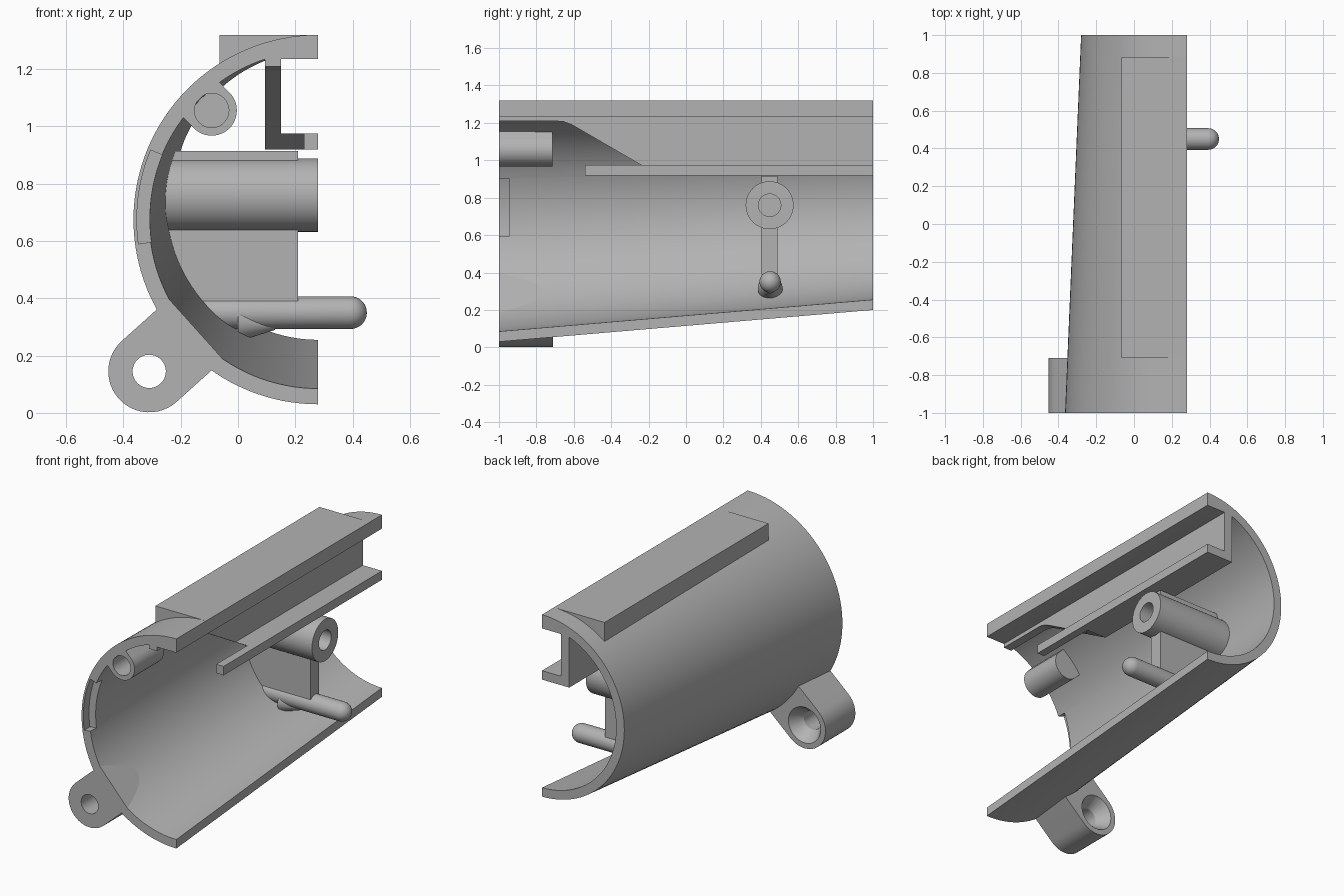
import bpy, bmesh, math
from mathutils import Vector, Matrix

if "Cube" in bpy.data.objects:
    bpy.data.objects.remove(bpy.data.objects["Cube"], do_unlink=True)

GREY = (0.45, 0.45, 0.45, 1)
mat = bpy.data.materials.new("plain grey")
mat.use_nodes = True
mat.diffuse_color = GREY
mat.node_tree.nodes["Principled BSDF"].inputs["Base Color"].default_value = GREY

CX = 0.28                      # cut plane of the half shell
FRONT_C = Vector((CX, 0.675))  # shell centre (x, z) at the front end


def finish(name, bm):
    bmesh.ops.recalc_face_normals(bm, faces=bm.faces)
    me = bpy.data.meshes.new(name)
    bm.to_mesh(me)
    bm.free()
    me.materials.append(mat)
    ob = bpy.data.objects.new(name, me)
    bpy.context.collection.objects.link(ob)
    return ob


def loft(name, ring_a, ring_b):
    """Solid between two matching closed outlines."""
    bm = bmesh.new()
    a = [bm.verts.new(p) for p in ring_a]
    b = [bm.verts.new(p) for p in ring_b]
    n = len(a)
    bm.faces.new(a)
    bm.faces.new(b)
    for i in range(n):
        j = (i + 1) % n
        bm.faces.new((a[i], a[j], b[j], b[i]))
    return finish(name, bm)


def along_y(name, pts, y0, y1):
    return loft(name, [(x, y0, z) for x, z in pts], [(x, y1, z) for x, z in pts])


def along_x(name, pts, x0, x1):
    return loft(name, [(x0, y, z) for y, z in pts], [(x1, y, z) for y, z in pts])


def rod(name, start, end, r0, r1=None):
    """Round bar or cone between two points."""
    start, end = Vector(start), Vector(end)
    d = end - start
    bm = bmesh.new()
    m = Matrix.Translation((start + end) / 2) @ d.to_track_quat('Z', 'Y').to_matrix().to_4x4()
    bmesh.ops.create_cone(bm, cap_ends=True, segments=48, radius1=r0,
                          radius2=r0 if r1 is None else r1, depth=d.length, matrix=m)
    return finish(name, bm)


def cut(ob, cutter):
    cutter.hide_render = True
    mod = ob.modifiers.new("cut", 'BOOLEAN')
    mod.operation = 'DIFFERENCE'
    mod.solver = 'EXACT'
    mod.object = cutter
    bpy.context.view_layer.objects.active = ob
    bpy.ops.object.modifier_apply(modifier=mod.name)
    bpy.data.objects.remove(cutter, do_unlink=True)


def arc(c, r, a0, a1, n):
    return [(c[0] + r * math.cos(math.radians(a0 + (a1 - a0) * i / n)),
             c[1] + r * math.sin(math.radians(a0 + (a1 - a0) * i / n))) for i in range(n + 1)]


def band(c, outer, inner, a0, a1, n):
    return arc(c, outer, a0, a1, n) + arc(c, inner, a1, a0, n)


def tongue(c, r, direction, length):
    """Half round outline with a straight neck towards a direction."""
    ang = math.degrees(math.atan2(direction.y, direction.x))
    pts = arc(c, r, ang + 90, ang + 270, 24)
    shift = direction.normalized() * length
    return pts + [tuple(Vector(pts[-1]) + shift), tuple(Vector(pts[0]) + shift)]


# Tapered half shell
shell = loft("shell",
             [(x, -1, z) for x, z in band(FRONT_C, 0.645, 0.59, 90, 270, 64)],
             [(x, 1, z) for x, z in band((CX, 0.76), 0.56, 0.505, 90, 270, 64)])
cut(shell, along_y("notch_cutter", band(FRONT_C, 0.633, 0.57, 157.5, 187.7, 12), -1.1, -0.945))

# Flat pad on the outside and thickened roof edge inside
along_y("top_pad", [(-0.065, 1.19), (0.1, 1.235), (CX, 1.235), (CX, 1.32), (-0.065, 1.32)],
        -0.71, 0.885)
along_y("roof_edge", [(0.095, 1.235), (CX, 1.235), (CX, 1.32), (0.19, 1.309), (0.095, 1.28)], -1, 1)

# Hanging channel: sloped wall, ledge and lip
along_x("channel_wall", [(-1, 1.24), (-1, 1.21), (-0.7, 1.21), (-0.655, 1.207), (-0.61, 1.19),
                         (-0.145, 0.92), (1, 0.92), (1, 1.24)], 0.095, 0.15)
along_x("channel_ledge", [(-0.145, 0.92), (1, 0.92), (1, 0.975), (-0.24, 0.975)], 0.15, 0.23)
along_x("channel_lip", [(-0.54, 0.92), (1, 0.92), (1, 0.975), (-0.54, 0.975)], 0.23, CX)

# Outer lug with countersunk hole
lug_c = Vector((-0.31, 0.145))
lug = along_y("lug", tongue(lug_c, 0.143, FRONT_C - lug_c, 0.22), -1, -0.71)
cut(lug, rod("hole_cutter", (-0.31, -1.1, 0.145), (-0.31, -0.6, 0.145), 0.058))
cut(lug, rod("sink_cutter", (-0.31, -0.79, 0.145), (-0.31, -0.70, 0.145), 0.057, 0.116))

# Small blind boss at the front, joined to the shell
boss_c = Vector((-0.092, 1.056))
boss = along_y("front_boss", tongue(boss_c, 0.088, boss_c - FRONT_C, 0.08), -1, -0.715)
boss_round = rod("front_boss_round", (boss_c.x, -1, boss_c.y), (boss_c.x, -0.715, boss_c.y), 0.088)
for part in (boss, boss_round):
    cut(part, rod("bore_cutter", (boss_c.x, -1.1, boss_c.y), (boss_c.x, -0.78, boss_c.y), 0.06))

# Screw tube across the shell with its supporting rib
tube = rod("screw_tube", (-0.265, 0.447, 0.76), (CX, 0.447, 0.76), 0.128)
rib = along_y("rib", [(-0.265, 0.76), (-0.235, 0.915), (0.21, 0.915), (0.21, 0.39),
                      (-0.16, 0.39), (-0.24, 0.55)], 0.405, 0.49)
for part in (tube, rib):
    cut(part, rod("bore_cutter", (-0.1, 0.447, 0.76), (0.4, 0.447, 0.76), 0.06))

# Locating pin with rounded tip, its root slanted to follow the shell
bm = bmesh.new()
R, PZ = 0.057, 0.35
path = [(-0.09, R)] + [(0.393 + x, r) for r, x in arc((0, 0), R, 0, 90, 8)][:-1]
profile = [bm.verts.new((x, 0.45, PZ + r)) for x, r in path + [(0.45, 0)]]
edges = [bm.edges.new(p) for p in zip(profile, profile[1:])]
bmesh.ops.spin(bm, geom=profile + edges, cent=(0, 0.45, PZ), axis=(1, 0, 0),
               angle=math.tau, steps=32)
bmesh.ops.remove_doubles(bm, verts=bm.verts, dist=0.0005)
for v in bm.verts:
    if v.co.x < 0:
        v.co.x -= 0.9 * (v.co.z - PZ)
finish("locating_pin", bm)
rod("pin_root", (0.0, 0.45, 0.315), (0.13, 0.45, 0.315), 0.066, 0.025)

# Smooth round surfaces, keep edges crisp
for ob in bpy.context.scene.objects:
    ob.select_set(ob.type == 'MESH')
bpy.context.view_layer.objects.active = shell
bpy.ops.object.shade_smooth_by_angle(angle=math.radians(30))
